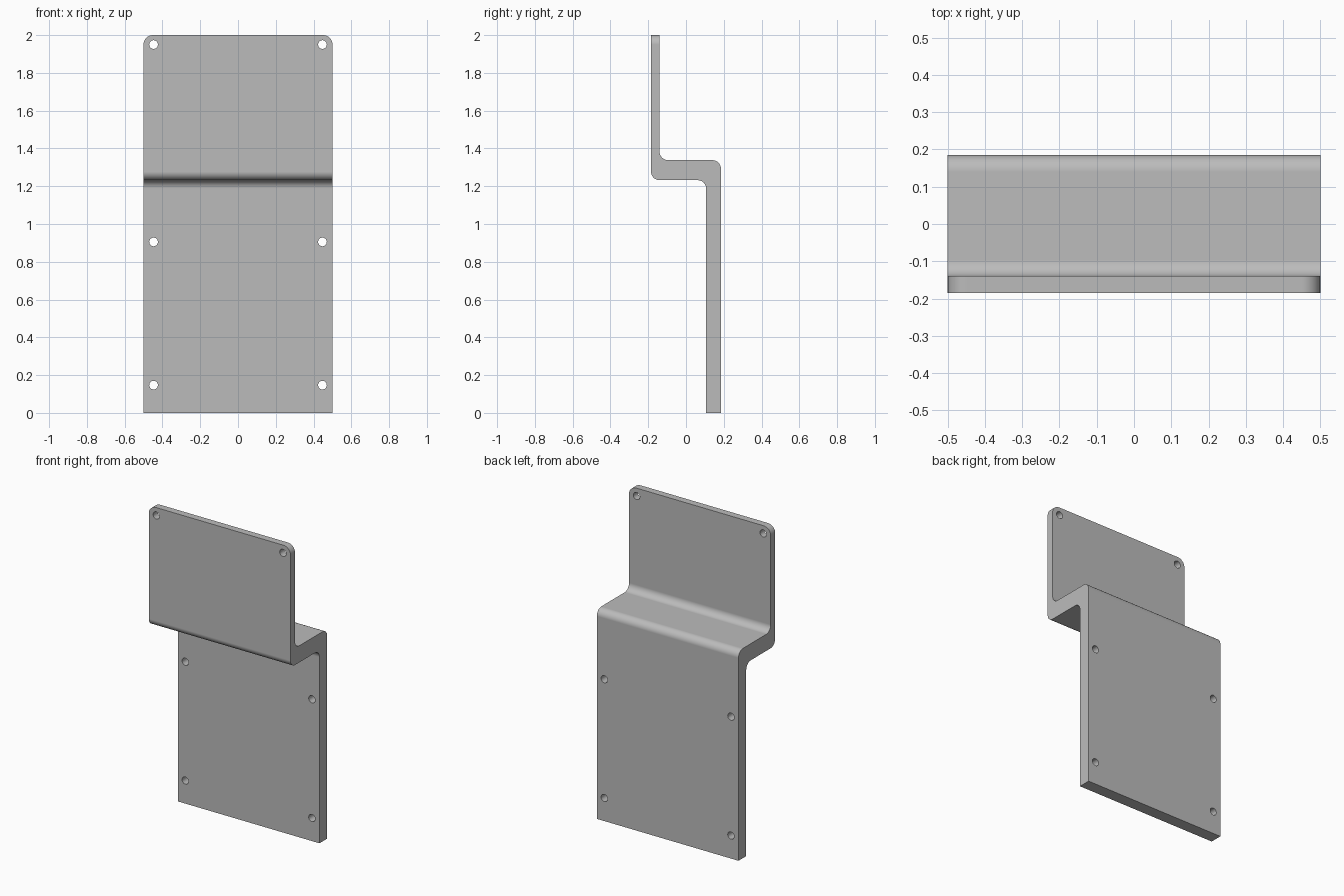
import bpy, bmesh, math
from mathutils import Vector, Matrix

if "Cube" in bpy.data.objects:
    bpy.data.objects.remove(bpy.data.objects["Cube"], do_unlink=True)

HALF_WIDTH = 0.5
BEND = 0.045

# Material
grey = bpy.data.materials.new("plain_grey")
grey.use_nodes = True
colour = (0.5, 0.5, 0.5, 1)
grey.diffuse_color = colour
grey.node_tree.nodes["Principled BSDF"].inputs["Base Color"].default_value = colour


def rounded(points, steps=8):
    """Replace each (y, z, radius) right-angle corner by an arc."""
    result = []
    for i, (y, z, r) in enumerate(points):
        p = Vector((y, z))
        if r == 0:
            result.append(p)
            continue
        a = (Vector(points[i - 1][:2]) - p).normalized() * r
        b = (Vector(points[(i + 1) % len(points)][:2]) - p).normalized() * r
        for k in range(steps + 1):
            t = k / steps * math.pi / 2
            result.append(p + a + b - b * math.cos(t) - a * math.sin(t))
    return result


def finish(bm, name):
    bmesh.ops.recalc_face_normals(bm, faces=bm.faces)
    mesh = bpy.data.meshes.new(name)
    bm.to_mesh(mesh)
    bm.free()
    mesh.materials.append(grey)
    obj = bpy.data.objects.new(name, mesh)
    bpy.context.collection.objects.link(obj)
    return obj


# Stepped plate: thin upper panel, shelf, thick lower panel
profile = rounded([
    (-0.185, 2, 0), (-0.185, 1.232, BEND), (0.107, 1.232, BEND), (0.107, 0, 0),
    (0.185, 0, 0), (0.185, 1.338, BEND), (-0.14, 1.338, BEND), (-0.14, 2, 0)])
bm = bmesh.new()
side = bm.faces.new([bm.verts.new((-HALF_WIDTH, p.x, p.y)) for p in profile])
ext = bmesh.ops.extrude_face_region(bm, geom=[side])
bmesh.ops.translate(bm, vec=(2 * HALF_WIDTH, 0, 0),
                    verts=[v for v in ext["geom"] if isinstance(v, bmesh.types.BMVert)])
# Rounded top corners
corners = [e for e in bm.edges
           if all(v.co.z > 1.99 for v in e.verts)
           and abs(e.verts[0].co.x - e.verts[1].co.x) < 0.001]
bmesh.ops.bevel(bm, geom=corners, offset=0.05, segments=8, profile=0.5, affect='EDGES')
bracket = finish(bm, "stepped_bracket")

# Screw holes
bm = bmesh.new()
for z, y in ((1.95, -0.16), (0.905, 0.146), (0.147, 0.146)):
    for x in (-0.447, 0.447):
        bmesh.ops.create_cone(
            bm, cap_ends=True, segments=32, radius1=0.023, radius2=0.023, depth=0.15,
            matrix=Matrix.Translation((x, y, z)) @ Matrix.Rotation(math.pi / 2, 4, 'X'))
cutter = finish(bm, "hole_cutter")
cutter.hide_render = True

bpy.ops.object.select_all(action='DESELECT')
bracket.select_set(True)
bpy.context.view_layer.objects.active = bracket
cut = bracket.modifiers.new("screw_holes", 'BOOLEAN')
cut.operation = 'DIFFERENCE'
cut.solver = 'EXACT'
cut.object = cutter
bpy.ops.object.modifier_apply(modifier=cut.name)
bpy.data.objects.remove(cutter, do_unlink=True)

# Smooth bends with flat panels
bpy.ops.object.shade_smooth_by_angle(angle=math.radians(30))
normals = bracket.modifiers.new("flat_panels", 'WEIGHTED_NORMAL')
normals.keep_sharp = True
